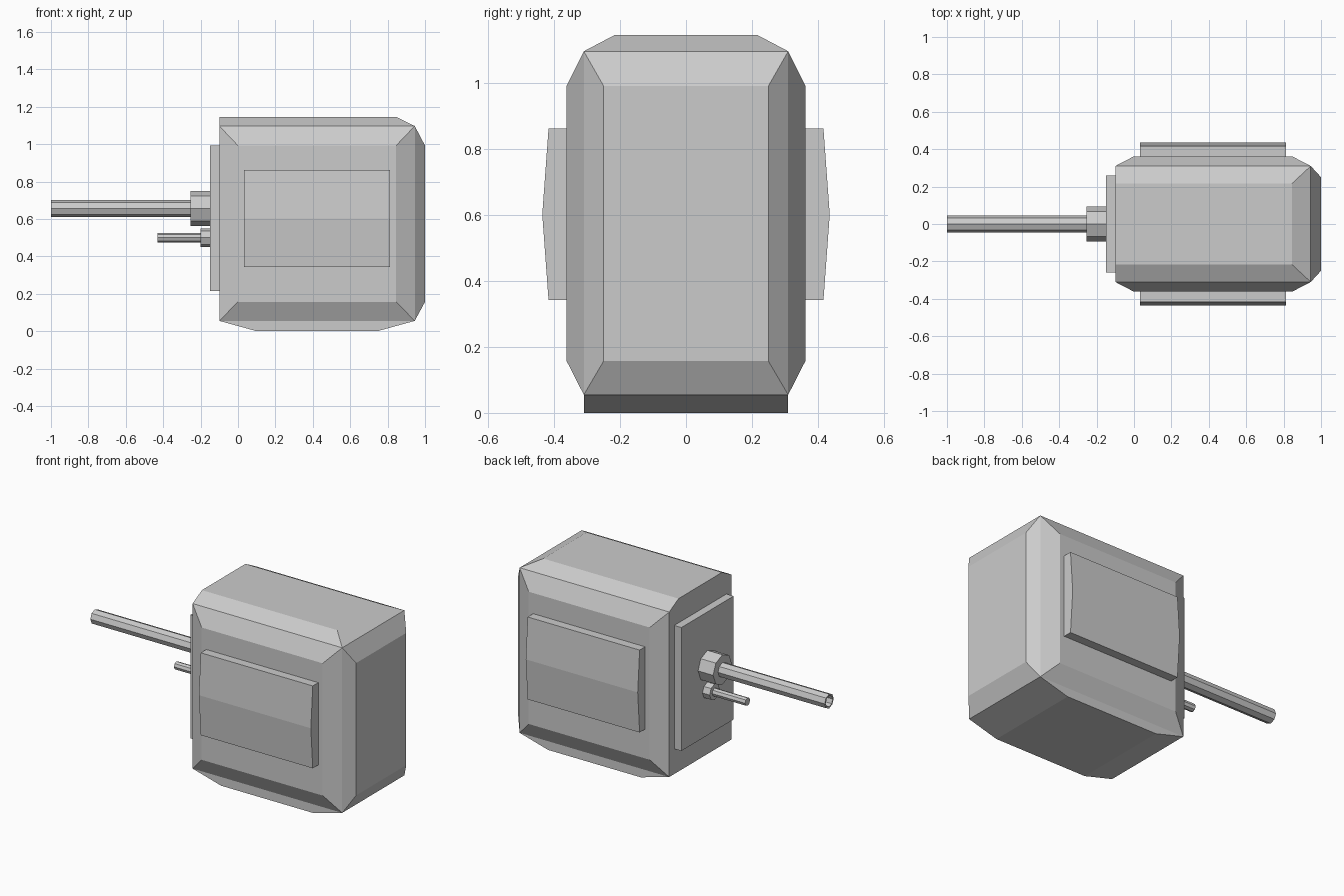
import bpy
import bmesh
import math
from mathutils import Matrix

cube = bpy.data.objects.get("Cube")
if cube:
    bpy.data.objects.remove(cube, do_unlink=True)

# Single flat grey
grey = bpy.data.materials.new("plain grey")
grey.use_nodes = True
grey.diffuse_color = (0.6, 0.6, 0.6, 1)
grey.node_tree.nodes["Principled BSDF"].inputs["Base Color"].default_value = (0.6, 0.6, 0.6, 1)


def finish(name, bm):
    bmesh.ops.recalc_face_normals(bm, faces=bm.faces)
    mesh = bpy.data.meshes.new(name)
    bm.to_mesh(mesh)
    bm.free()
    mesh.materials.append(grey)
    obj = bpy.data.objects.new(name, mesh)
    bpy.context.collection.objects.link(obj)
    return obj


def box(bm, low, high):
    verts = bmesh.ops.create_cube(bm, size=1)["verts"]
    for v in verts:
        v.co = [(a + b) / 2 + c * (b - a) for a, b, c in zip(low, high, v.co)]


# Body: a box whose faces are raised into shallow frustums
def raise_face(bm, axis, side, level, low, high):
    """Extrude the face along an axis to a level, fitting it between low and high."""
    face = max(bm.faces, key=lambda f: side * f.calc_center_median()[axis])
    center = face.calc_center_median()
    new = bmesh.ops.extrude_discrete_faces(bm, faces=[face])["faces"][0]
    for v in new.verts:
        for i in range(3):
            v.co[i] = level if i == axis else (low[i] if v.co[i] < center[i] else high[i])


bm = bmesh.new()
box(bm, (-0.1, -0.31, 0.055), (0.945, 0.31, 1.097))
bm.normal_update()
raise_face(bm, 1, -1, -0.362, (0, 0, 0.157), (0.845, 0, 0.992))
raise_face(bm, 1, 1, 0.362, (0, 0, 0.157), (0.845, 0, 0.992))
raise_face(bm, 0, 1, 1.0, (0, -0.25, 0.157), (0, 0.25, 0.992))
raise_face(bm, 2, 1, 1.146, (-0.1, -0.217, 0), (0.845, 0.217, 0))
raise_face(bm, 2, -1, 0, (0.1, -0.31, 0), (0.745, 0.31, 0))
finish("turret_body", bm)

# Side panels with a crease along the middle
for name, s in (("right_side_panel", -1), ("left_side_panel", 1)):
    bm = bmesh.new()
    profile = [(0.35, 0.342), (0.417, 0.342), (0.436, 0.602), (0.417, 0.862), (0.35, 0.862)]
    face = bm.faces.new([bm.verts.new((0.032, s * y, z)) for y, z in profile])
    ext = bmesh.ops.extrude_face_region(bm, geom=[face])["geom"]
    moved = [g for g in ext if isinstance(g, bmesh.types.BMVert)]
    bmesh.ops.translate(bm, verts=moved, vec=(0.782, 0, 0))
    finish(name, bm)

# Mounting plate behind the barrels
bm = bmesh.new()
box(bm, (-0.15, -0.26, 0.214), (-0.09, 0.26, 0.993))
finish("mounting_plate", bm)


# Eight-sided barrels and collars lying along x
def rod(name, x0, x1, z, radius, bore=0):
    bm = bmesh.new()
    bmesh.ops.create_cone(
        bm, cap_ends=True, segments=8, radius1=radius, radius2=radius, depth=x1 - x0,
        matrix=Matrix.Translation(((x0 + x1) / 2, 0, z)) @ Matrix.Rotation(math.pi / 2, 4, "Y"))
    if bore:
        tip = min(bm.faces, key=lambda f: f.calc_center_median().x)
        bmesh.ops.inset_region(bm, faces=[tip], thickness=radius - bore)
        hole = bmesh.ops.extrude_discrete_faces(bm, faces=[tip])["faces"][0]
        bmesh.ops.translate(bm, verts=hole.verts, vec=(0.2, 0, 0))
    return finish(name, bm)


rod("main_collar", -0.255, -0.14, 0.656, 0.094)
rod("main_barrel", -1.0, -0.24, 0.656, 0.045, bore=0.035)
rod("small_collar", -0.2, -0.14, 0.5, 0.05)
rod("small_barrel", -0.43, -0.19, 0.5, 0.025)
